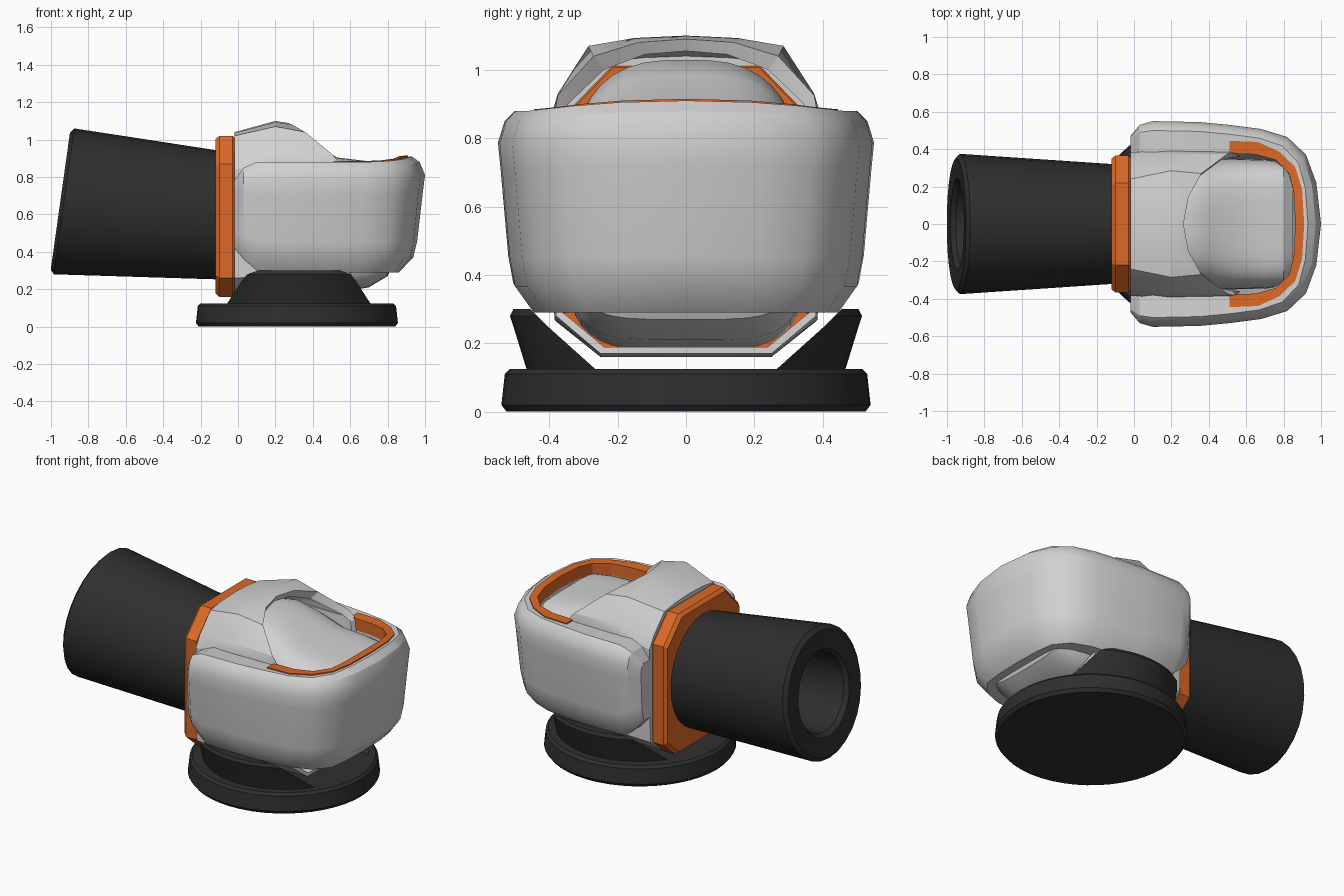
import bpy, bmesh
from math import sin, cos, pi, radians, asin
from mathutils import Vector

if "Cube" in bpy.data.objects:
    bpy.data.objects.remove(bpy.data.objects["Cube"])


def material(name, rgb):
    m = bpy.data.materials.new(name)
    m.use_nodes = True
    m.diffuse_color = (*rgb, 1)
    bsdf = m.node_tree.nodes["Principled BSDF"]
    bsdf.inputs["Base Color"].default_value = (*rgb, 1)
    bsdf.inputs["Roughness"].default_value = 0.6
    return m


GREY = material("light_grey", (0.64, 0.64, 0.64))
DARK = material("charcoal", (0.028, 0.028, 0.028))
ORANGE = material("orange", (0.72, 0.14, 0.02))


def loft(name, rings, mat, caps=(True, True), angle=30):
    """Skin closed rings of equal length into one object."""
    bm = bmesh.new()
    loops = [[bm.verts.new(p) for p in ring] for ring in rings]
    n = len(loops[0])
    for a, b in zip(loops, loops[1:]):
        for i in range(n):
            j = (i + 1) % n
            bm.faces.new((a[i], a[j], b[j], b[i]))
    for use, loop in zip(caps, (loops[0], loops[-1])):
        if use:
            bm.faces.new(loop)
    bmesh.ops.recalc_face_normals(bm, faces=bm.faces)
    me = bpy.data.meshes.new(name)
    bm.to_mesh(me)
    bm.free()
    ob = bpy.data.objects.new(name, me)
    me.materials.append(mat)
    bpy.context.collection.objects.link(ob)
    bpy.ops.object.select_all(action="DESELECT")
    ob.select_set(True)
    bpy.context.view_layer.objects.active = ob
    bpy.ops.object.shade_smooth_by_angle(angle=radians(angle))
    return ob


def mirrored(half):
    """Close a half ring that starts and ends on the middle plane."""
    return half + [(x, -y, z) for x, y, z in half[-2:0:-1]]


def circle(x, z, ry, rz, tilt=0.0, n=28):
    """Upright ring facing x, leaning by tilt."""
    return [(x + tilt * rz * sin(a), ry * cos(a), z + rz * sin(a))
            for a in (2 * pi * i / n for i in range(n))]


# Round base
CX = 0.315


def disc(r, z):
    return [(CX + r * cos(a), r * sin(a), z) for a in (2 * pi * i / 48 for i in range(48))]


loft("base_disc", [disc(0.525, 0), disc(0.54, 0.02), disc(0.53, 0.11), disc(0.515, 0.125)], DARK)

# Yoke arms: slices of a round wall with a sloping inner cut
for side, label in ((1, "back"), (-1, "front")):
    rings = []
    for z, cut, r in ((0.12, 0.26, 0.465), (0.25, 0.405, 0.505), (0.28, 0.435, 0.515), (0.3, 0.455, 0.505)):
        start = asin(cut / r)
        rings.append([(CX + 0.01 + r * cos(a), side * r * sin(a), z)
                      for a in (start + (pi - 2 * start) * i / 14 for i in range(15))])
    loft(label + "_yoke_arm", rings, DARK)

# Barrel with a blind bore, leaning slightly upwards
loft("barrel", [
    circle(-0.08, 0.595, 0.318, 0.343),
    circle(-0.93, 0.67, 0.375, 0.39, 0.14),
    circle(-0.95, 0.67, 0.35, 0.365, 0.14),
    circle(-0.945, 0.67, 0.245, 0.255, 0.14),
    circle(-0.92, 0.67, 0.225, 0.235, 0.14),
    circle(-0.5, 0.63, 0.21, 0.22, 0.1)], DARK)

# Octagonal collar
COLLAR = [(0, 0.16), (0.25, 0.16), (0.365, 0.26), (0.365, 0.87), (0.22, 1.02), (0, 1.02)]


def collar(x, s):
    return mirrored([(x, y * s, 0.59 + (z - 0.59) * s) for y, z in COLLAR])


loft("collar", [collar(-0.12, 0.96), collar(-0.1, 1), collar(-0.03, 1), collar(-0.015, 0.97)], ORANGE)

# Hood: back section, crest, then the slanted rim of the opening
back = [(0, 0.16), (0.25, 0.16), (0.375, 0.26), (0.385, 0.5), (0.385, 0.84),
        (0.345, 0.91), (0.24, 1.02), (0.13, 1.035), (0, 1.04)]
crest = [(0, 0.165), (0.25, 0.165), (0.385, 0.27), (0.39, 0.5), (0.39, 0.88),
         (0.375, 0.93), (0.285, 1.07), (0.15, 1.093), (0, 1.1)]
rim = [(0.65, 0, 0.17), (0.65, 0.25, 0.17), (0.6, 0.38, 0.28), (0.58, 0.385, 0.5), (0.55, 0.385, 0.87),
       (0.5, 0.375, 0.925), (0.36, 0.27, 1.04), (0.29, 0.14, 1.08), (0.265, 0, 1.09)]
lip = [(0.65, 0, 0.19), (0.65, 0.24, 0.19), (0.6, 0.36, 0.29), (0.58, 0.36, 0.5), (0.52, 0.355, 0.87),
       (0.47, 0.345, 0.9), (0.33, 0.24, 1.0), (0.27, 0.12, 1.045), (0.25, 0, 1.055)]
loft("hood", [mirrored([(-0.02, y, z) for y, z in back]),
              mirrored([(0.2, y, z) for y, z in crest]),
              mirrored(rim), mirrored(lip)], GREY, (True, False), 25)


# Rounded inner body below the hood
def rounded(x, w, lo, hi, power):
    ring = []
    for i in range(40):
        a = 2 * pi * (i + 0.5) / 40
        c, s = cos(a), sin(a)
        y = w * abs(c) ** (2 / power) * (1 if c > 0 else -1)
        z = (hi - lo) / 2 * abs(s) ** (2 / power) * (1 if s > 0 else -1)
        ring.append((x, y, (hi + lo) / 2 + z))
    return ring


loft("inner_body", [rounded(*s) for s in (
    (0.1, 0.33, 0.2, 1.0, 2.8), (0.27, 0.34, 0.185, 1.03, 2.8), (0.4, 0.35, 0.18, 0.985, 3),
    (0.53, 0.35, 0.18, 0.905, 4), (0.7, 0.345, 0.21, 0.885, 4.5),
    (0.8, 0.335, 0.27, 0.87, 4.5), (0.85, 0.3, 0.38, 0.83, 4))], GREY)

# Wrapping side shell: outer x, y, inner x, y, bottom, top, taper
STATIONS = [
    (-0.02, 0.47, -0.02, 0.38, 0.42, 0.78, 0.3), (0.03, 0.53, 0.03, 0.38, 0.36, 0.85, 0.8),
    (0.1, 0.55, 0.1, 0.38, 0.3, 0.88, 1), (0.35, 0.545, 0.35, 0.38, 0.29, 0.88, 1),
    (0.51, 0.53, 0.51, 0.385, 0.29, 0.88, 1), (0.68, 0.508, 0.65, 0.38, 0.29, 0.88, 1),
    (0.82, 0.465, 0.76, 0.35, 0.29, 0.885, 1.1), (0.92, 0.37, 0.835, 0.275, 0.29, 0.895, 1.2),
    (0.975, 0.22, 0.862, 0.17, 0.29, 0.905, 1.3), (1.0, 0, 0.87, 0, 0.29, 0.91, 1.4)]
PROFILE = [(0.1, 0), (0.045, 0.13), (0.03, 0.27), (0.008, 0.7), (0, 0.84), (0.02, 0.95), (0.05, 1)]


def flip(ring):
    return [(x, -y, z) for x, y, z in ring]


shell, strip = [], []
for ox, oy, ix, iy, lo, hi, k in STATIONS:
    outer, inner = Vector((ox, oy)), Vector((ix, iy))
    inward = (inner - outer).normalized()

    def at(origin, inset, z):
        p = origin + inward * inset
        return (p.x, p.y, z)

    shell.append([at(inner, 0.05 * k, lo)]
                 + [at(outer, d * k, lo + (hi - lo) * f) for d, f in PROFILE]
                 + [at(inner, 0, hi - 0.005)])
    # Trim strip on the inner top edge
    if ix > 0.5:
        w = 0.06 if ix < 0.7 else 0.04
        strip.append([at(inner, 0.008, hi - 0.07), at(inner, 0.008, hi + 0.003),
                      at(inner, -w, hi + 0.005), at(inner, -w, hi - 0.03)])

for name, half, mat in (("side_shell", shell, GREY), ("trim_strip", strip, ORANGE)):
    loft(name, half + [flip(r) for r in half[-2::-1]], mat)
